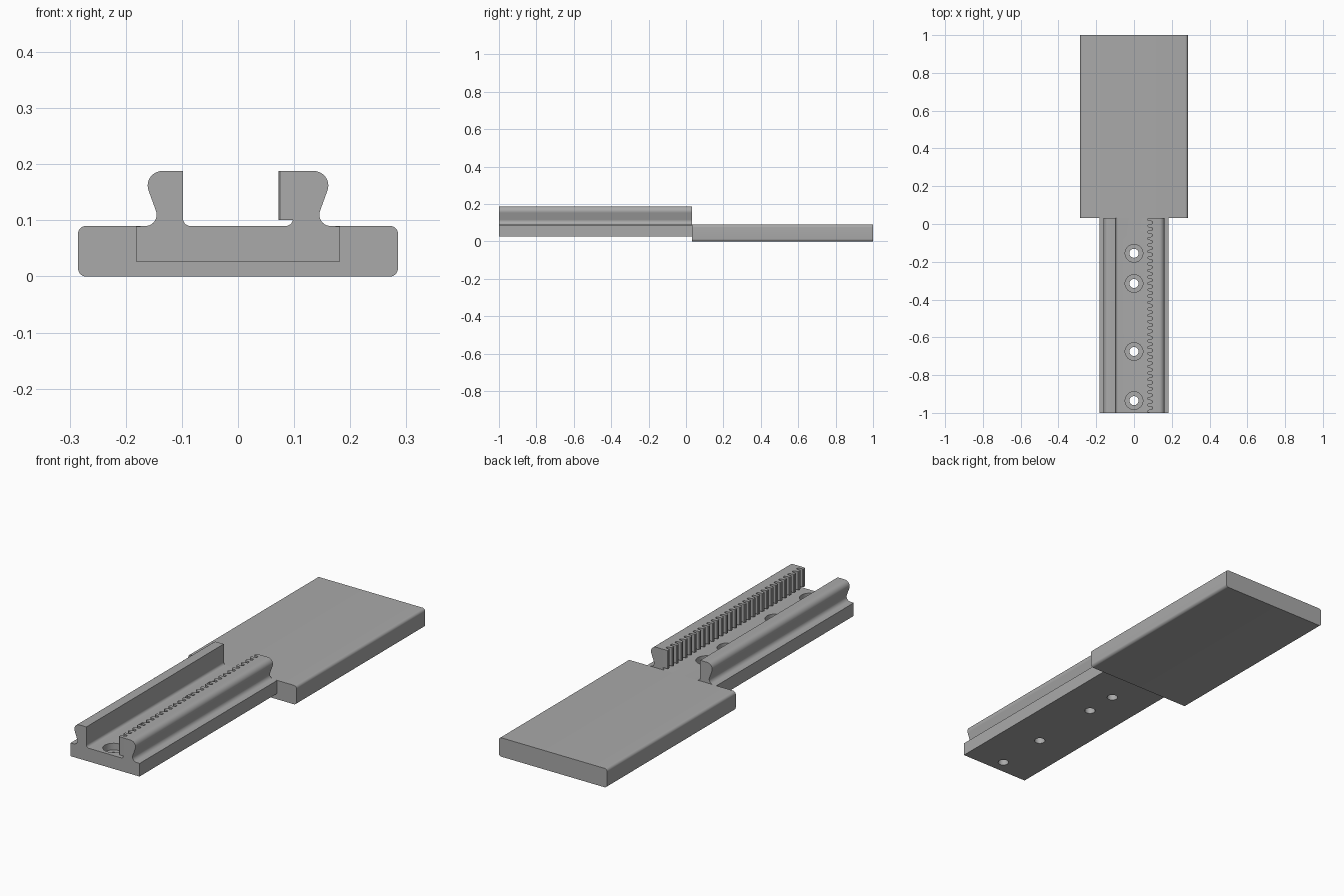
import bpy, bmesh
from math import sin, cos, radians, pi
from mathutils import Vector

cube = bpy.data.objects.get("Cube")
if cube:
    bpy.data.objects.remove(cube, do_unlink=True)

grey = bpy.data.materials.new("plain grey")
grey.use_nodes = True
colour = (0.4, 0.4, 0.4, 1)
grey.diffuse_color = colour
grey.node_tree.nodes["Principled BSDF"].inputs["Base Color"].default_value = colour

FRONT, JOINT, BACK = -1.0, 0.033, 1.0
FLOOR, TOP, WALL = 0.09, 0.188, 0.098


def arc(cx, cz, r, start, end, steps=8):
    angles = [radians(start + (end - start) * i / steps) for i in range(steps + 1)]
    return [(cx + r * cos(a), cz + r * sin(a)) for a in angles]


def extrude(name, points, offset):
    """Fill a closed outline and extrude it along offset."""
    bm = bmesh.new()
    face = bm.faces.new([bm.verts.new(p) for p in points])
    result = bmesh.ops.extrude_face_region(bm, geom=[face], use_keep_orig=True)
    moved = [v for v in result["geom"] if isinstance(v, bmesh.types.BMVert)]
    bmesh.ops.translate(bm, verts=moved, vec=Vector(offset))
    bmesh.ops.recalc_face_normals(bm, faces=bm.faces)
    mesh = bpy.data.meshes.new(name)
    bm.to_mesh(mesh)
    bm.free()
    obj = bpy.data.objects.new(name, mesh)
    bpy.context.collection.objects.link(obj)
    mesh.materials.append(grey)
    return obj


def activate(obj):
    bpy.ops.object.select_all(action="DESELECT")
    obj.select_set(True)
    bpy.context.view_layer.objects.active = obj


# Wide plate with rounded long edges
hw, r = 0.285, 0.014
plate_outline = (arc(hw - r, FLOOR - r, r, 0, 90) + arc(r - hw, FLOOR - r, r, 90, 180)
                 + arc(r - hw, r, r, 180, 270) + arc(hw - r, r, r, 270, 360))
plate = extrude("wide_plate", [(x, JOINT, z) for x, z in plate_outline], (0, BACK - JOINT, 0))

# Slide channel: half section from the outer bottom corner to the channel floor
half = [(0.182, 0.027), (0.182, FLOOR - 0.001)]
half += arc(0.165, FLOOR + 0.02, 0.02, 270, 160, 10)
half += arc(0.135, TOP - 0.026, 0.026, -20, 90, 10)
half += [(WALL, TOP)]
half += arc(WALL - 0.013, FLOOR + 0.013, 0.013, 0, -90, 6)
section = half + [(-x, z) for x, z in reversed(half)]
channel = extrude("slide_channel", [(x, FRONT, z) for x, z in section], (0, JOINT - FRONT, 0))

# Counterbored screw holes
for y in (-0.155, -0.315, -0.675, -0.935):
    for radius, bottom in ((0.047, 0.058), (0.024, 0.0)):
        ring = arc(0, y, radius, 0, 360, 32)[:-1]
        cutter = extrude("hole_cutter", [(a, b, bottom) for a, b in ring], (0, 0, 0.15 - bottom))
        cutter.hide_render = True
        cut = channel.modifiers.new("hole", "BOOLEAN")
        cut.operation, cut.solver, cut.object = "DIFFERENCE", "EXACT", cutter
        activate(channel)
        bpy.ops.object.modifier_apply(modifier=cut.name)
        bpy.data.objects.remove(cutter, do_unlink=True)

# Gear rack on the inside of the left wall
teeth = 30
pitch = (JOINT - FRONT) / (teeth + 0.5)
tip = 0.072
rack_outline = [(WALL, FRONT)]
for i in range(teeth + 1):
    y = FRONT + i * pitch
    rack_outline += [(tip + 0.003, y + 0.03 * pitch), (tip, y + 0.12 * pitch),
                     (tip, y + 0.38 * pitch), (tip + 0.003, y + 0.47 * pitch)]
    if i < teeth:
        rack_outline += [(WALL - 0.004, y + 0.55 * pitch), (WALL - 0.0005, y + 0.64 * pitch),
                         (WALL - 0.0005, y + 0.86 * pitch), (WALL - 0.004, y + 0.95 * pitch)]
rack_outline.append((WALL, JOINT))
rack = extrude("gear_rack", [(x, y, 0.101) for x, y in rack_outline], (0, 0, TOP - 0.101))

for obj in (plate, channel, rack):
    activate(obj)
    bpy.ops.object.shade_smooth_by_angle(angle=radians(30))
